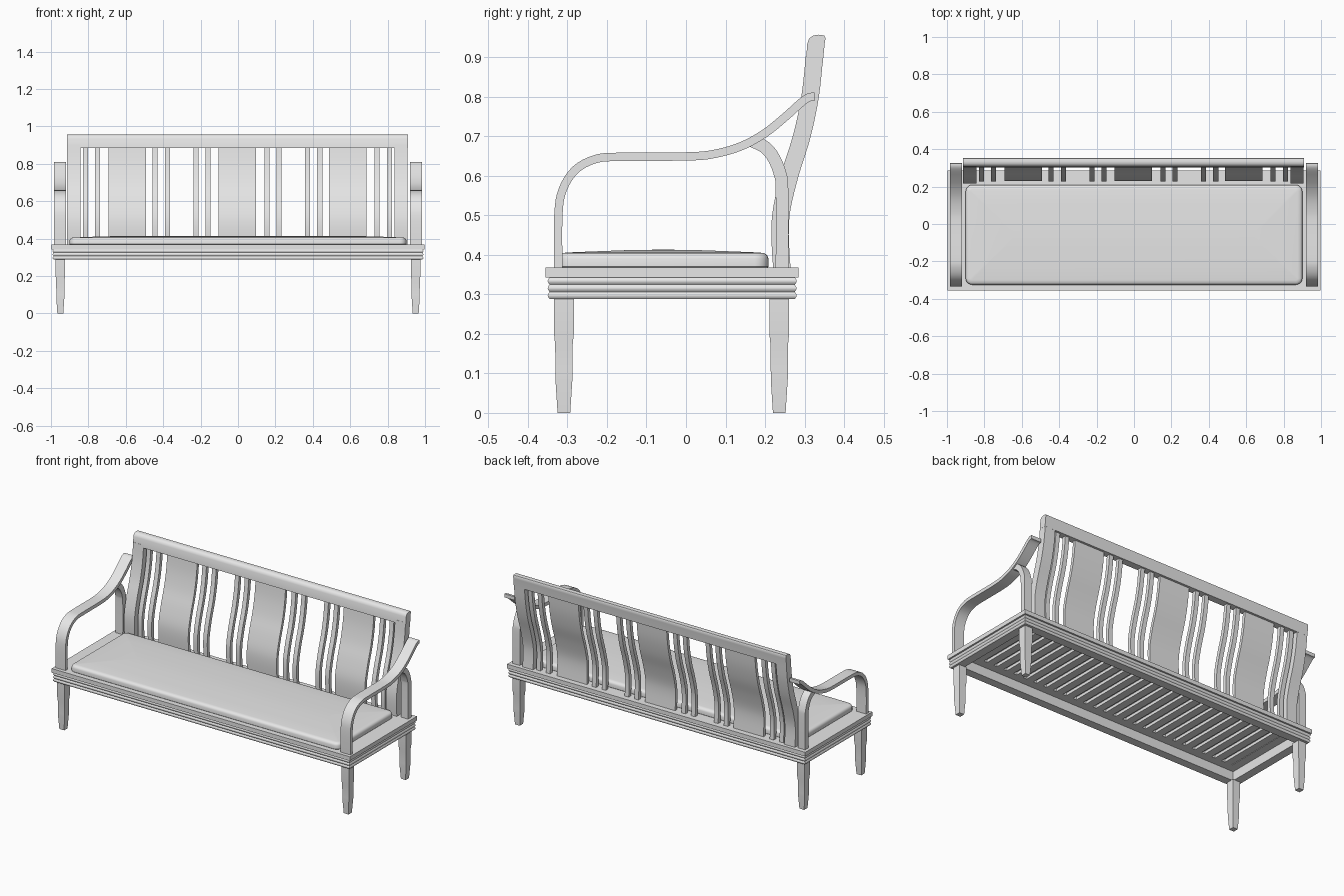
import bpy, bmesh, math
from mathutils import Vector

cube = bpy.data.objects.get("Cube")
if cube:
    bpy.data.objects.remove(cube, do_unlink=True)

grey = bpy.data.materials.new("plain grey")
grey.use_nodes = True
grey.diffuse_color = (0.8, 0.8, 0.8, 1)
grey.node_tree.nodes["Principled BSDF"].inputs["Base Color"].default_value = (0.8, 0.8, 0.8, 1)


def loft(name, rings, closed=False):
    """Skin a row of equal rings; cap the ends unless the row is closed."""
    bm = bmesh.new()
    rows = [[bm.verts.new(p) for p in ring] for ring in rings]
    n = len(rows[0])
    pairs = list(zip(rows, rows[1:])) + ([(rows[-1], rows[0])] if closed else [])
    for a, b in pairs:
        for i in range(n):
            j = (i + 1) % n
            bm.faces.new((a[i], a[j], b[j], b[i]))
    if not closed:
        bm.faces.new(rows[0])
        bm.faces.new(rows[-1])
    bmesh.ops.recalc_face_normals(bm, faces=bm.faces)
    for f in bm.faces:
        f.smooth = True
    mesh = bpy.data.meshes.new(name)
    bm.to_mesh(mesh)
    bm.free()
    mesh.set_sharp_from_angle(angle=math.radians(35))
    mesh.materials.append(grey)
    obj = bpy.data.objects.new(name, mesh)
    bpy.context.collection.objects.link(obj)
    return obj


def spline(points, steps=4):
    """Smooth curve through the points."""
    p = [Vector(q) for q in points]
    p = [p[0]] + p + [p[-1]]
    out = []
    for a, b, c, d in zip(p, p[1:], p[2:], p[3:]):
        for s in range(steps):
            t = s / steps
            out.append(0.5 * (2 * b + (c - a) * t + (2 * a - 5 * b + 4 * c - d) * t * t
                              + (3 * b - a - 3 * c + d) * t ** 3))
    return out + [p[-1]]


def strip(name, path, x, thick, width):
    """Bent rectangular bar following a (y, z) path at a given x."""
    pts = spline(path)
    rings = []
    for i, p in enumerate(pts):
        d = (pts[min(i + 1, len(pts) - 1)] - pts[max(i - 1, 0)]).normalized()
        n = Vector((-d.y, d.x)) * thick / 2
        a, b = p + n, p - n
        w = width / 2
        rings.append([(x - w, *a), (x + w, *a), (x + w, *b), (x - w, *b)])
    return loft(name, rings)


def rect(hx, hy, cy, z, r=0):
    """Rectangle outline, with round corners if r is given."""
    if not r:
        return [(sx * hx, cy + sy * hy, z) for sx, sy in ((1, 1), (-1, 1), (-1, -1), (1, -1))]
    ring = []
    for k, (sx, sy) in enumerate(((1, 1), (-1, 1), (-1, -1), (1, -1))):
        for s in range(6):
            a = math.pi / 2 * (k + s / 5)
            ring.append((sx * (hx - r) + r * math.cos(a), cy + sy * (hy - r) + r * math.sin(a), z))
    return ring


def frame(name, hx, hy, cy, profile):
    """Rectangular moulding from an (inset, z) profile."""
    loft(name, [rect(hx - d, hy - d, cy, z) for d, z in profile], closed=True)


# Seat frame: flat top moulding over an apron of three beads
CY = -0.035
frame("seat_frame_top", 0.996, 0.32, CY, [(0, 0.343), (0, 0.368), (0.11, 0.368), (0.11, 0.343)])
beads = []
for k in range(3):
    z = 0.288 + k * 0.0183
    beads += [(0.006 - 0.005 * math.sin(math.pi * s / 6) + 0.004, z + 0.0183 * s / 6) for s in range(6)]
frame("seat_apron", 0.996, 0.32, CY, beads + [(0.01, 0.343), (0.06, 0.343), (0.06, 0.288)])

# Seat slats
for i in range(26):
    x = -0.86 + i * 1.72 / 25
    strip("seat_slat", [(-0.28, 0.352), (0.21, 0.352)], x, 0.018, 0.046)

# Cushion with rounded edge and slight crown
cushion = [(0.01, 0.36), (0, 0.37), (0, 0.39), (0.003, 0.398), (0.01, 0.404),
           (0.025, 0.406), (0.1, 0.409), (0.18, 0.412), (0.25, 0.413)]
loft("cushion", [rect(0.9 - d, 0.267 - d, -0.058, z, max(0.035 - d, 0.006)) for d, z in cushion])

# Tapered legs
leg = [(0.016, 0), (0.0215, 0.085), (0.0215, 0.1), (0.022, 0.17), (0.025, 0.2), (0.025, 0.29)]
for side in (-1, 1):
    for part, y in (("front_leg", -0.309), ("back_leg", 0.236)):
        rings = [[(px + side * 0.95, py, pz) for px, py, pz in rect(h, h, y, z)] for h, z in leg]
        loft(part, rings)

# Armrests and their rear supports
arm = [(-0.323, 0.36), (-0.323, 0.5), (-0.312, 0.565), (-0.28, 0.615), (-0.23, 0.642),
       (-0.17, 0.648), (0, 0.649), (0.07, 0.655), (0.14, 0.675), (0.2, 0.708),
       (0.25, 0.748), (0.29, 0.784), (0.31, 0.798), (0.325, 0.8)]
post = [(0.243, 0.36), (0.243, 0.56), (0.238, 0.605), (0.222, 0.645), (0.2, 0.672), (0.168, 0.688)]
for side in (-1, 1):
    strip("armrest", arm, side * 0.952, 0.021, 0.066)
    strip("arm_support", post, side * 0.953, 0.032, 0.048)

# Backrest: curved stiles, wide splats and pairs of thin slats
back = [(0.243, 0.36), (0.238, 0.45), (0.243, 0.52), (0.265, 0.61), (0.293, 0.7),
        (0.314, 0.8), (0.325, 0.9)]
BX = -0.003
for side in (-1, 1):
    strip("back_stile", back, BX + side * 0.875, 0.044, 0.07)
for x in (-0.59, 0, 0.59):
    strip("back_splat", back, BX + x, 0.018, 0.2)
for side in (-1, 1):
    for x in (0.157, 0.222, 0.375, 0.44, 0.747, 0.812):
        strip("back_slat", back, BX + side * x, 0.022, 0.027)

# Top rail with rounded crest
rail = [(0.303, 0.885), (0.307, 0.935), (0.312, 0.948), (0.322, 0.955), (0.335, 0.957),
        (0.35, 0.955), (0.353, 0.948), (0.351, 0.935), (0.346, 0.885)]
loft("top_rail", [[(BX + s * 0.911, y, z) for y, z in rail] for s in (-1, 1)])
